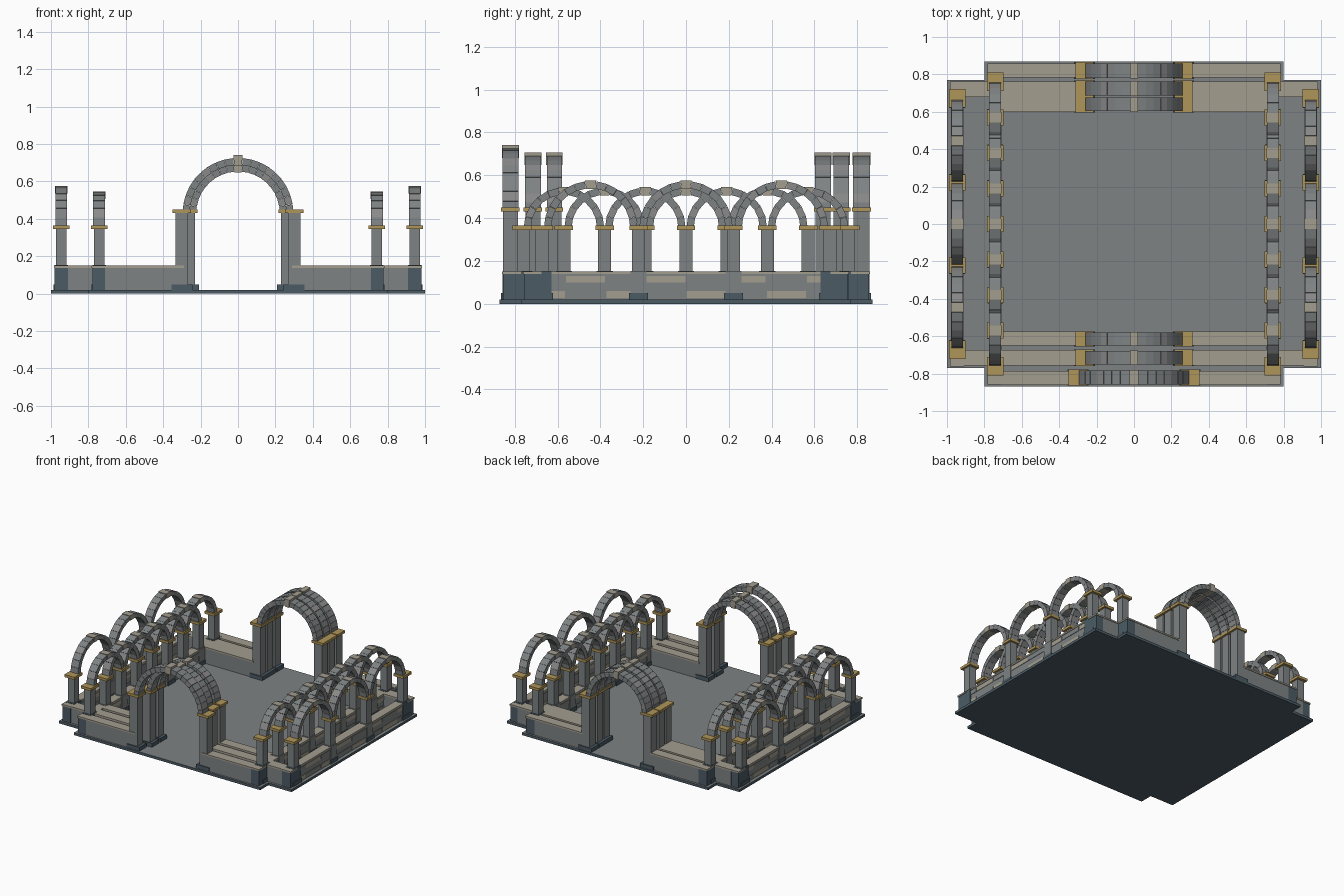
import bpy, bmesh, math
from mathutils import Vector

if "Cube" in bpy.data.objects:
    bpy.data.objects.remove(bpy.data.objects["Cube"], do_unlink=True)


def material(name, rgb):
    m = bpy.data.materials.new(name)
    m.use_nodes = True
    m.diffuse_color = (*rgb, 1)
    m.node_tree.nodes["Principled BSDF"].inputs["Base Color"].default_value = (*rgb, 1)
    return m


MATS = [material("grey stone", (.21, .225, .23)),
        material("pale stone", (.37, .34, .275)),
        material("ochre stone", (.43, .30, .10)),
        material("slate", (.07, .105, .13)),
        material("light grey stone", (.25, .255, .25))]
GREY, PALE, OCHRE, SLATE, LIGHT = range(len(MATS))


class Part:
    """Collects blocks into one mesh object."""

    def __init__(self, name):
        self.name, self.bm = name, bmesh.new()

    def block(self, x, y, z, mat):
        """Box from three (low, high) ranges."""
        v = [self.bm.verts.new((a, b, c)) for c in z for a, b in
             ((x[0], y[0]), (x[1], y[0]), (x[1], y[1]), (x[0], y[1]))]
        self.hull(v, mat)

    def hull(self, v, mat):
        faces = [v[:4], v[4:]] + [(v[i], v[(i + 1) % 4], v[4 + (i + 1) % 4], v[4 + i])
                                  for i in range(4)]
        for f in faces:
            self.bm.faces.new(f).material_index = mat

    def arch(self, origin, along, r0, r1, depth, count, key):
        """Half ring of separate wedge stones with a pale keystone."""
        along, up = Vector(along), Vector((0, 0, 1))
        across = along.cross(up) * depth / 2
        gap, step = .003, math.pi / count
        for i in range(count):
            top = i == count // 2
            lift = key if top else 0
            a0, a1 = i * step + gap, (i + 1) * step - gap
            quad = [Vector(origin) + r * (along * math.cos(a) + up * math.sin(a))
                    for r, a in ((r0 - lift / 3, a0), (r1 + lift, a0),
                                 (r1 + lift, a1), (r0 - lift / 3, a1))]
            side = 1.08 if top else 1
            v = [self.bm.verts.new(p + s * side * across) for s in (-1, 1) for p in quad]
            self.hull(v, PALE if top else (LIGHT if i % 4 == 1 else GREY))

    def finish(self):
        bmesh.ops.recalc_face_normals(self.bm, faces=self.bm.faces)
        me = bpy.data.meshes.new(self.name)
        self.bm.to_mesh(me)
        self.bm.free()
        for m in MATS:
            me.materials.append(m)
        ob = bpy.data.objects.new(self.name, me)
        bpy.context.collection.objects.link(ob)
        return ob


def span(c, h):
    return (c - h, c + h)


def mirrored(s, lo, hi):
    return tuple(sorted((s * lo, s * hi)))


FLOOR, WALL, COPE = .02, .138, .15

# Cross-shaped floor slab with slate edges and grey paving
slab = Part("floor_slab")
corner = [(1, .77), (.8, .77), (.8, .87)]
outline = []
for sx, sy in ((1, 1), (-1, 1), (-1, -1), (1, -1)):
    pts = [(sx * a, sy * b) for a, b in corner]
    outline += pts if sx * sy > 0 else pts[::-1]
base = slab.bm.faces.new([slab.bm.verts.new((x, y, 0)) for x, y in outline])
ext = bmesh.ops.extrude_face_region(slab.bm, geom=[base])["geom"]
for v in ext:
    if isinstance(v, bmesh.types.BMVert):
        v.co.z = FLOOR
bmesh.ops.recalc_face_normals(slab.bm, faces=slab.bm.faces)
for f in slab.bm.faces:
    f.material_index = GREY if f.normal.z > .5 else SLATE
slab.finish()

# Gate arches: y centre, half depth, opening centre radius
GATES = [(-.82, .04, .277), (-.715, .04, .242), (-.615, .038, .242),
         (.64, .04, .242), (.725, .04, .242), (.82, .042, .242)]
for n, (y, h, r) in enumerate(GATES):
    gate = Part(f"gate_arch_{n + 1}")
    for s in (-1, 1):
        c = s * (r + .023)
        gate.block(span(c, .056), span(y, h + .003), (FLOOR, .05), SLATE)
        gate.block(span(c, .034), span(y, h - .005), (.05, .43), GREY)
        gate.block(span(c, .049), span(y, h + .003), (.43, .45), OCHRE)
    gate.arch((0, y, .43), (1, 0, 0), r - .019, r + .019, 2 * h - .006, 19, .016)
    gate.finish()

# End walls with pale copings, either side of the gates
END_WALLS = [(-.86, -.785, .71), (-.757, -.675, .92), (-.65, -.575, .71),
             (.6, .68, .71), (.68, .762, .92), (.782, .858, .71)]
for s, side in ((1, "left"), (-1, "right")):
    walls = Part(f"end_walls_{side}")
    for y0, y1, end in END_WALLS:
        walls.block(mirrored(s, .29, end), (y0 + .004, y1 - .004), (FLOOR, WALL), GREY)
        walls.block(mirrored(s, .29, end), (y0, y1), (WALL, COPE), PALE)
    walls.finish()


def arcade(name, s, x, ys, end, reach, radius, centres, count):
    """Row of columns on a low wall carrying arches along y."""
    x *= s
    row = Part(name + "_columns")
    for y in ys:
        last = abs(y) > end - .01
        half = .045 if last else .038
        row.block(span(x, .036), span(y, half), (FLOOR, COPE + .002), SLATE if last else GREY)
        row.block(span(x, .041), span(y, half + .006), (FLOOR, .05), SLATE)
        row.block(span(x, .028), span(y, .03), (COPE, .345), GREY)
        row.block(span(x, .043), span(y, half + .005), (.345, .365), OCHRE)
    row.finish()
    wall = Part(name + "_wall")
    wall.block(span(x, .03), (-reach, reach), (FLOOR, WALL), GREY)
    wall.block(span(x, .034), (-reach, reach), (WALL, COPE), PALE)
    # Alternating courses of pale blocks
    n = 8
    w = 2 * reach / n
    for i in range(n):
        for z, odd in (((.028, .06), 0), ((.1, .13), 1)):
            wall.block(span(x, .033), (-reach + i * w + .003, -reach + (i + 1) * w - .003),
                       z, PALE if i % 2 == odd else GREY)
    wall.finish()
    arches = Part(name + "_arches")
    for y in centres:
        arches.arch((x, y, .355), (0, 1, 0), radius - .034, radius, .064, count, .004)
    arches.finish()


for s, side in ((1, "left"), (-1, "right")):
    # Outer arcade of three wide arches
    arcade(f"outer_arcade_{side}", s, .945, [-.672, -.222, .222, .672], .672, .75,
           .218, [-.445, 0, .445], 13)
    # Inner arcade of interlaced arches
    bay = .19
    arcade(f"inner_arcade_{side}", s, .742, [i * bay for i in range(-4, 5)], 4 * bay, .77,
           .188, [i * bay for i in range(-3, 4)], 11)
    # Corner plinths closing the wall ends
    plinths = Part(f"corner_plinths_{side}")
    for t in (-1, 1):
        for x, y0, y1 in ((.742, .77, .855), (.945, .675, .757)):
            plinths.block(span(s * x, .036), mirrored(t, y0, y1), (FLOOR, WALL), SLATE)
            plinths.block(span(s * x, .04), mirrored(t, y0, y1 + .004), (WALL, COPE), PALE)
    plinths.finish()
